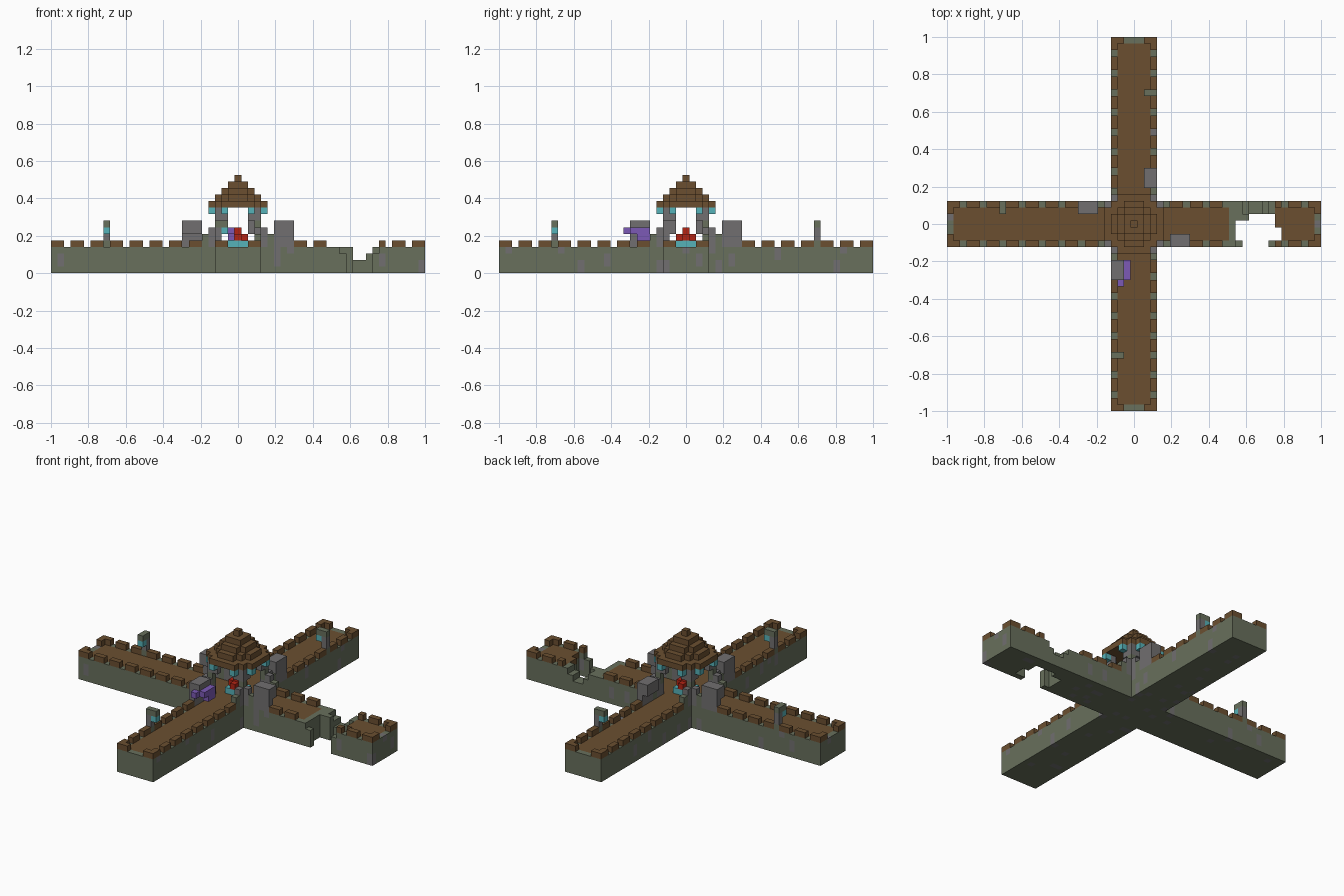
import bpy, bmesh, random
from mathutils import Vector

random.seed(4)
if "Cube" in bpy.data.objects:
    bpy.data.objects.remove(bpy.data.objects["Cube"])

V = 2 / 57  # size of one block


def linear(c):
    c /= 255
    return c / 12.92 if c <= 0.04045 else ((c + 0.055) / 1.055) ** 2.4


def make_material(name, *rgb):
    mat = bpy.data.materials.new(name)
    mat.use_nodes = True
    colour = [linear(c) for c in rgb] + [1]
    mat.diffuse_color = colour
    node = mat.node_tree.nodes["Principled BSDF"]
    node.inputs["Base Color"].default_value = colour
    node.inputs["Roughness"].default_value = 1
    return mat


MATS = [make_material("mossy_stone", 104, 112, 92),
        make_material("grey_stone", 113, 111, 112),
        make_material("brown_wood", 107, 79, 48),
        make_material("teal_glow", 86, 178, 184),
        make_material("red", 180, 36, 20),
        make_material("purple", 124, 90, 182)]
MOSS, GREY, WOOD, TEAL, RED, PURPLE = range(6)

cells = {}  # block position -> (part name, colour)


def box(part, colour, xs, ys, zs, turn=0):
    """Fill inclusive block ranges, turned by quarter turns about z."""
    for x in range(min(xs), max(xs) + 1):
        for y in range(min(ys), max(ys) + 1):
            for z in range(zs[0], zs[1] + 1):
                p, q = x, y
                for _ in range(turn):
                    p, q = -q, p
                cells[p, q, z] = (part, colour)


# Cross-shaped base with a timber walkway
for turn in range(4):
    box("wall_base", MOSS, (4, 28), (-3, 3), (0, 3), turn)
    box("walkway", WOOD, (4, 27), (-2, 2), (3, 3), turn)
box("wall_base", MOSS, (-3, 3), (-3, 3), (0, 2))
box("walkway", WOOD, (-3, 3), (-3, 3), (3, 3))

# Grey stones scattered through the walls
for key, (part, colour) in list(cells.items()):
    if part == "wall_base" and random.random() < 0.06:
        cells[key] = (part, GREY)
        above = (key[0], key[1], key[2] + 1)
        if above in cells and cells[above][0] == part:
            cells[above] = (part, GREY)

# Battlements along both sides and at the arm corners
for turn in range(4):
    for side in (-3, 3):
        for n in range(4, 29):
            if (28 - n) % 3 != 2:
                box("battlements", WOOD, (n, n), (side, side), (4, 4), turn)
        inner = side * 2 // 3 if side > 0 else -2
        box("battlements", WOOD, (28, 28), (inner, inner), (4, 4), turn)

# Collapsed section of one arm
for x in range(15, 22):
    for y in range(-3, 4):
        for z in range(4, 8):
            cells.pop((x, y, z), None)
        if y < 2 and (x, y, 3) in cells:
            cells[x, y, 3] = ("broken_edge", MOSS)
for y, first, last in ((1, 18, 21), (0, 16, 21), (-1, 16, 22), (-2, 16, 22), (-3, 17, 20)):
    for x in range(first, last + 1):
        for z in range(8):
            cells.pop((x, y, z), None)
for x, height in ((15, 4), (16, 4), (17, 3), (18, 2), (19, 2), (20, 3), (21, 4)):
    for y in (2, 3):
        for z in range(4):
            cells.pop((x, y, z), None)
            if z < height:
                cells[x, y, z] = ("broken_edge", MOSS)
for x in (16, 21):
    cells.pop((x, -3, 3), None)

for turn in range(4):
    # Overhanging guard blocks
    box("guard_block", GREY, (6, 8), (-3, -3), (4, 7), turn)
    box("guard_block", GREY, (6, 8), (-2, -2), (6, 7), turn)
    # Lamp posts on the intact arms
    if turn:
        box("lamp_post", MOSS, (20, 20), (-3, -3), (4, 7), turn)
        box("lamp_post", GREY, (20, 20), (-3, -3), (5, 6), turn)
        box("lamp_post", MOSS, (20, 20), (-2, -2), (7, 7), turn)
        box("post_lamp", TEAL, (20, 20), (-2, -2), (6, 6), turn)
    # Tower columns, stepped buttresses and arch shoulders
    box("tower_column", GREY, (3, 3), (3, 3), (4, 9), turn)
    box("tower_column", MOSS, (3, 3), (3, 3), (6, 7), turn)
    for side in (-3, 3):
        box("buttress", GREY, (4, 4), (side, side), (4, 6), turn)
        box("buttress", MOSS, (5, 5), (side, side), (4, 5), turn)
    for side in (-2, 2):
        box("arch_shoulder", GREY, (3, 3), (side, side), (8, 9), turn)
        box("roof_lantern", TEAL, (4, 4), (side, side), (9, 9), turn)

# Stepped roof with clipped corners
for level, half in enumerate((4, 3, 2, 1, 0)):
    for x in range(-half, half + 1):
        for y in range(-half, half + 1):
            if half < 2 or abs(x) + abs(y) <= max(2 * half - 2, half + 1):
                box("roof", WOOD, (x, x), (y, y), (10 + level, 10 + level))

# Central shrine
box("shrine_base", TEAL, (-1, 1), (-1, 1), (4, 4))
box("shrine_gem", RED, (-1, 1), (0, 0), (5, 5))
box("shrine_gem", RED, (0, 0), (-1, 1), (5, 5))
box("shrine_gem", RED, (0, 0), (0, 0), (6, 6))

# Purple growth on one guard block
box("purple_growth", PURPLE, (-1, -1), (-8, -6), (6, 6))
box("purple_growth", PURPLE, (-2, -2), (-9, -9), (6, 6))
box("purple_growth", PURPLE, (-1, -1), (-7, -6), (5, 5))

# Turn the blocks into one clean mesh per part, exposed faces only
AXES = [Vector(a) for a in ((1, 0, 0), (0, 1, 0), (0, 0, 1))]
for part in sorted({name for name, _ in cells.values()}):
    bm = bmesh.new()
    corner = {}

    def vert(p):
        key = tuple(round(2 * c) for c in p)
        if key not in corner:
            corner[key] = bm.verts.new(p * V)
        return corner[key]

    for (x, y, z), (name, colour) in cells.items():
        if name != part:
            continue
        centre = Vector((x, y, z + 0.5))
        for i in range(3):
            for sign in (-1, 1):
                n = AXES[i] * sign
                if (x + int(n.x), y + int(n.y), z + int(n.z)) in cells:
                    continue
                u, w = AXES[(i + 1) % 3] / 2, AXES[(i + 2) % 3] / 2 * sign
                mid = centre + n / 2
                face = bm.faces.new([vert(mid + d) for d in (-u - w, u - w, u + w, w - u)])
                face.material_index = colour
    mesh = bpy.data.meshes.new(part)
    bm.to_mesh(mesh)
    bm.free()
    for mat in MATS:
        mesh.materials.append(mat)
    bpy.context.collection.objects.link(bpy.data.objects.new(part, mesh))
